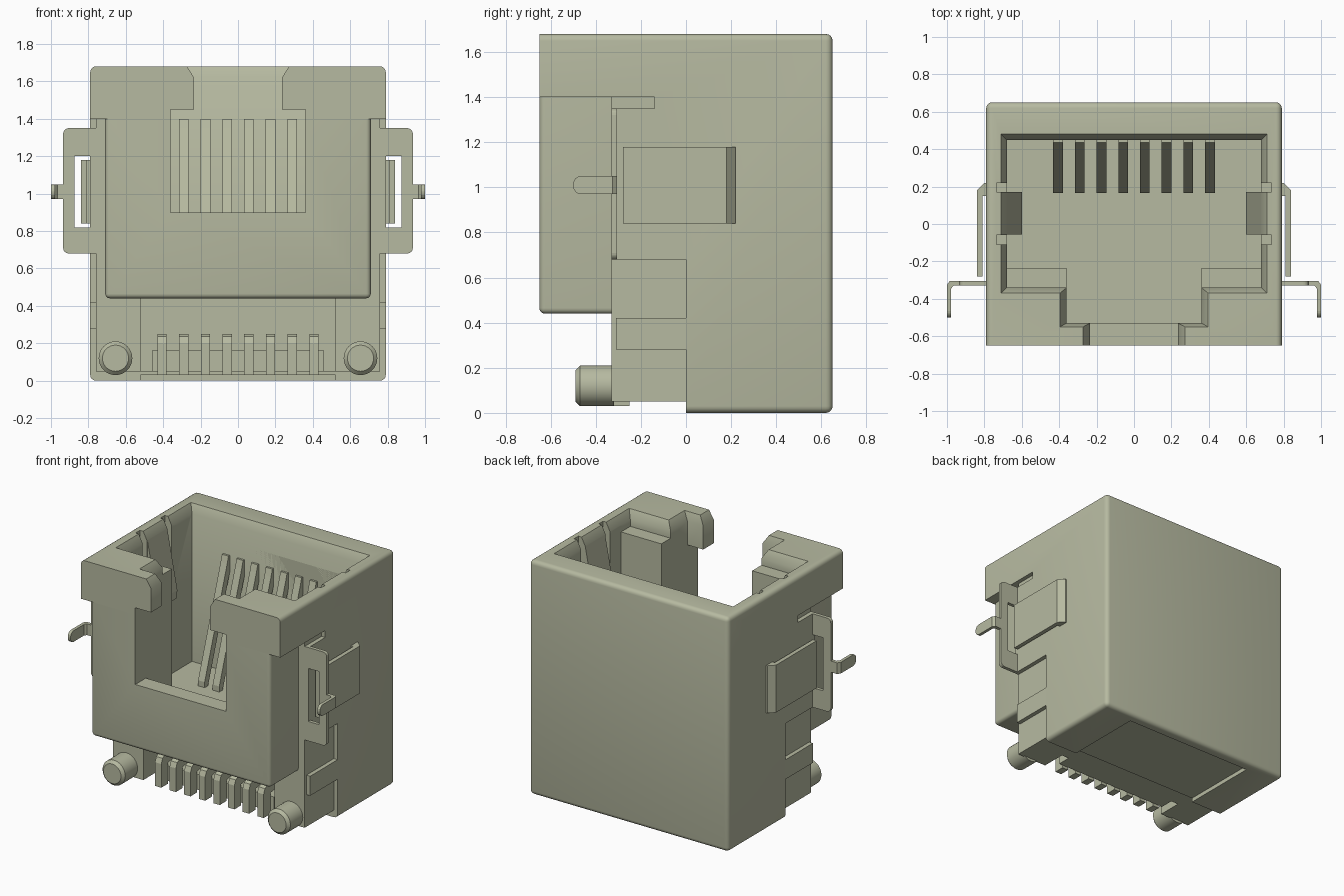
import bpy, bmesh, math
from mathutils import Vector

cube = bpy.data.objects.get("Cube")
if cube:
    bpy.data.objects.remove(cube, do_unlink=True)

mat = bpy.data.materials.new("pale olive grey")
mat.use_nodes = True
COLOUR = (0.47, 0.49, 0.355, 1)
mat.diffuse_color = COLOUR
mat.node_tree.nodes["Principled BSDF"].inputs["Base Color"].default_value = COLOUR


def finish(name, bm):
    bmesh.ops.recalc_face_normals(bm, faces=bm.faces)
    me = bpy.data.meshes.new(name)
    bm.to_mesh(me)
    bm.free()
    me.materials.append(mat)
    ob = bpy.data.objects.new(name, me)
    bpy.context.collection.objects.link(ob)
    return ob


def round_edges(bm, rule, width, segments=4):
    edges = [e for e in bm.edges if rule((e.verts[0].co + e.verts[1].co) / 2,
                                         (e.verts[0].co - e.verts[1].co).normalized())]
    bmesh.ops.bevel(bm, geom=edges, offset=width, segments=segments,
                    profile=0.5, affect='EDGES', clamp_overlap=True)


def prism(name, points, axis, lo, hi, rule=None, width=0.02):
    """Extrude a 2D outline along an axis; the outline uses the other two axes in order."""
    bm = bmesh.new()

    def place(p, t):
        c = list(p)
        c.insert(axis, t)
        return Vector(c)
    a = [bm.verts.new(place(p, lo)) for p in points]
    b = [bm.verts.new(place(p, hi)) for p in points]
    bm.faces.new(a)
    bm.faces.new(b[::-1])
    n = len(a)
    for i in range(n):
        j = (i + 1) % n
        bm.faces.new((a[i], b[i], b[j], a[j]))
    if rule:
        bmesh.ops.recalc_face_normals(bm, faces=bm.faces)
        round_edges(bm, rule, width)
    return finish(name, bm)


def box(name, x, y, z, rule=None, width=0.02):
    pts = [(x[0], y[0]), (x[1], y[0]), (x[1], y[1]), (x[0], y[1])]
    return prism(name, pts, 2, z[0], z[1], rule, width)


def flare(name, low, high, z0, z1):
    """Tapered block between two rectangles (half width, front y, back y)."""
    bm = bmesh.new()
    rings = [[bm.verts.new((x, y, z)) for x, y in
              ((-w, f), (w, f), (w, b), (-w, b))]
             for (w, f, b), z in ((low, z0), (high, z1))]
    bm.faces.new(rings[0])
    bm.faces.new(rings[1])
    for i in range(4):
        j = (i + 1) % 4
        bm.faces.new((rings[0][i], rings[0][j], rings[1][j], rings[1][i]))
    return finish(name, bm)


def cut(ob, cutters):
    for c in cutters:
        m = ob.modifiers.new("cut", 'BOOLEAN')
        m.operation = 'DIFFERENCE'
        m.solver = 'EXACT'
        m.object = c
        dg = bpy.context.evaluated_depsgraph_get()
        me = bpy.data.meshes.new_from_object(ob.evaluated_get(dg))
        ob.modifiers.clear()
        ob.data = me


def smooth(ob):
    bpy.ops.object.select_all(action='DESELECT')
    ob.select_set(True)
    bpy.context.view_layer.objects.active = ob
    bpy.ops.object.shade_smooth_by_angle(angle=math.radians(35))


# Outer shell: stepped side outline, rounded at the top and back
shell = prism("shell", [(-.65, 1.68), (.65, 1.68), (.65, 0), (0, 0), (0, .68), (-.33, .68),
                        (-.33, 1.35), (-.14, 1.35), (-.14, 1.40), (-.65, 1.40)], 0, -.79, .79,
              lambda c, d: c.y > .64 or (c.z > 1.67 and abs(c.x) > .7)
              or (c.z < .01 and abs(c.x) > .7), .03)
# Inner core showing in the shell's side gaps
core = box("inner_core", (-.76, .76), (-.33, .6), (.05, 1.5))
# Front panel, narrower than the shell
panel = box("front_panel", (-.71, .71), (-.65, -.2), (.44, 1.40),
            lambda c, d: c.z < .45 or (c.y < -.64 and abs(c.x) > .7 and abs(d.z) > .9), .025)

# Cutters for the socket, its lips and the front opening
cutters = [
    box("cut_socket", (-.68, .68), (-.235, .45), (.56, 1.75)),
    box("cut_ledge", (-.68, .68), (-.34, .40), (1.57, 1.76)),
    flare("cut_lip", (.68, -.34, .45), (.725, -.385, .495), 1.62, 1.71),
    box("cut_recess", (-.36, .36), (-.53, 0), (.56, 1.77)),
    flare("cut_recess_lip", (.36, -.53, 0), (.415, -.56, 0), 1.62, 1.71),
    box("cut_window", (-.36, .36), (-.72, -.50), (.90, 1.45)),
    box("cut_slot", (-.235, .235), (-.73, -.48), (1.38, 1.78)),
    flare("cut_slot_lip", (.235, -.74, -.48), (.285, -.74, -.48), 1.62, 1.70),
]
for s in (-1, 1):
    for y in (-.11, .17):
        cutters.append(box("cut_relief", sorted((s * .6, s * .735)), (y, y + .05), (1.3, 1.79)))
under = box("cut_pin_bay", (-.52, .52), (-.5, -.15), (-.1, .445))
belly = box("cut_belly", (-.52, .52), (-.1, .58), (-.1, .03))
cut(shell, cutters + [belly])
cut(core, cutters + [under])
cut(panel, cutters)
for c in cutters + [under, belly]:
    bpy.data.objects.remove(c, do_unlink=True)
for ob in (shell, core, panel):
    smooth(ob)

# Eight sloped contacts in the socket and eight solder pins below
for i in range(8):
    x = (i - 3.5) * .116
    prism("contact", [(.46, 1.40), (.435, 1.40), (.42, 1.35), (.165, .60), (.165, .55),
                      (.20, .55), (.46, 1.31)], 0, x - .026, x + .026)
    prism("solder_pin", [(-.14, .25), (-.28, .25), (-.31, .235), (-.325, .20), (-.325, .03),
                         (-.25, .03), (-.25, .18), (-.14, .20)], 0, x - .025, x + .025)
box("pin_bar", (-.46, .46), (-.25, -.14), (.05, .16))

# Parts repeated on both sides
for s, side in ((1, "left"), (-1, "right")):
    def mirror(pts):
        return [(s * a, b) for a, b in pts]

    # Foot block
    box(side + "_foot_block", sorted((s * .62, s * .79)), (-.31, .02), (.28, .42))

    # Chamfered round locating peg
    bm = bmesh.new()
    rings = []
    for y, r in ((-.32, .09), (-.47, .09), (-.49, .07)):
        rings.append([bm.verts.new((s * .655 + r * math.cos(k * math.tau / 32), y,
                                    .12 + r * math.sin(k * math.tau / 32))) for k in range(32)])
    for a, b in zip(rings, rings[1:]):
        for k in range(32):
            j = (k + 1) % 32
            bm.faces.new((a[k], a[j], b[j], b[k]))
    bm.faces.new(rings[0])
    bm.faces.new(rings[-1])
    smooth(finish(side + "_peg", bm))

    # C-shaped mounting bracket
    prism(side + "_bracket", mirror([(.75, .68), (.935, .68), (.935, 1.35), (.75, 1.35),
                                     (.75, 1.20), (.875, 1.20), (.875, .82), (.75, .82)]),
          1, -.33, -.305, lambda c, d: abs(c.x) > .93 and abs(d.y) > .9, .03)

    # Bent bracket pin with a rounded tip
    prism(side + "_bracket_pin", mirror([(.92, -.33), (.965, -.33), (.978, -.345), (.978, -.50),
                                         (1.0, -.50), (1.0, -.325), (.985, -.305), (.92, -.305)]),
          2, .97, 1.05, lambda c, d: c.y < -.495 and abs(d.x) > .9, .035)

    # Raised side tab, open at its front end
    prism(side + "_side_tab", mirror([(.78, .22), (.80, .22), (.84, .18), (.84, -.28),
                                      (.81, -.28), (.81, .15), (.78, .15)]), 2, .84, 1.18)

    # Spring leaf sloping into the socket
    prism(side + "_spring_leaf", [(s * .70, 1.62), (s * .68, 1.62), (s * .60, 1.20),
                                  (s * .605, 1.14), (s * .625, 1.14), (s * .62, 1.20),
                                  (s * .70, 1.58)], 1, -.055, .17)
